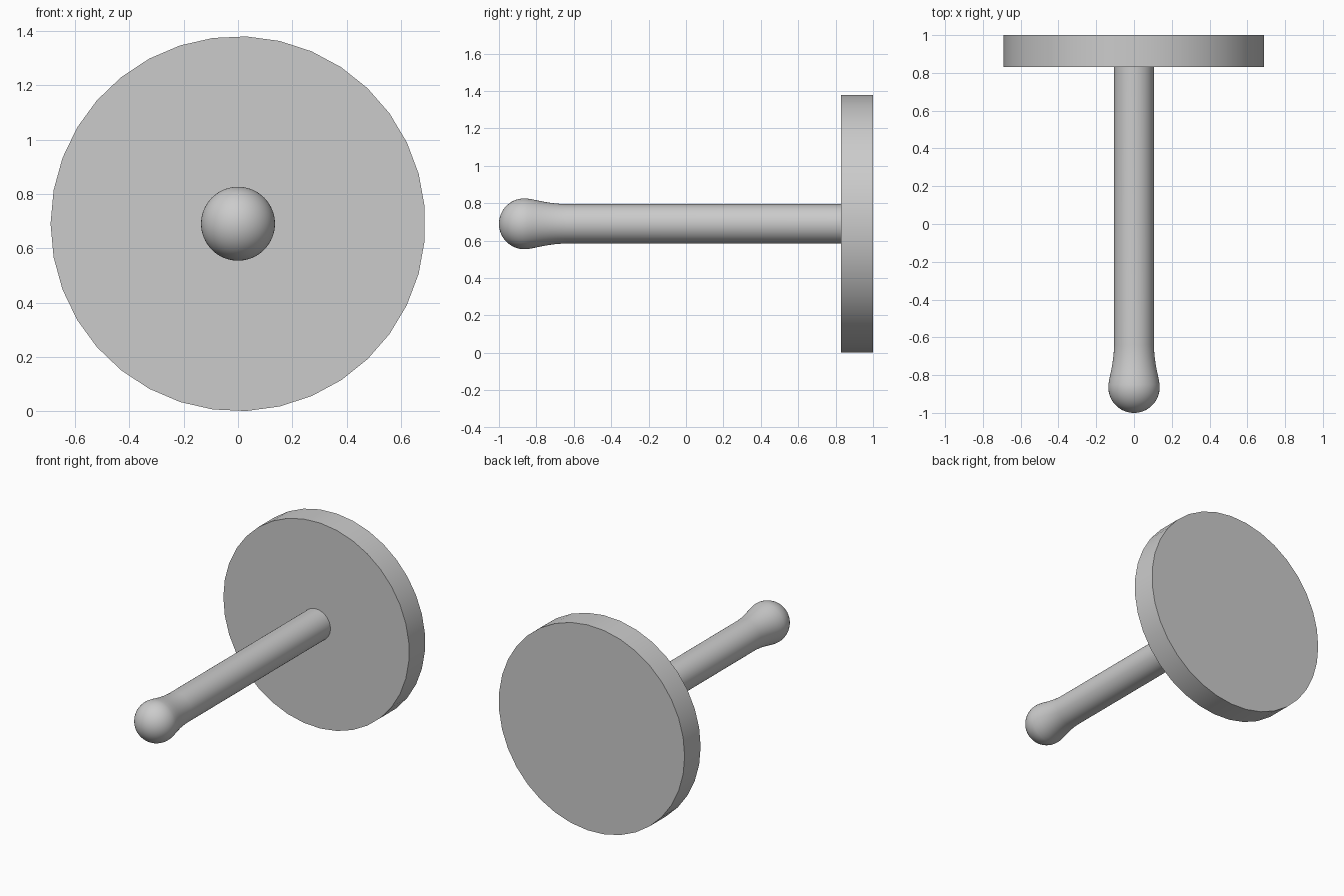
import bpy, bmesh, math
from mathutils import Vector, Matrix

if "Cube" in bpy.data.objects:
    bpy.data.objects.remove(bpy.data.objects["Cube"])

CENTRE_Z = 0.69

grey = bpy.data.materials.new("plain grey")
grey.diffuse_color = (0.6, 0.6, 0.6, 1)
grey.use_nodes = True
grey.node_tree.nodes["Principled BSDF"].inputs["Base Color"].default_value = grey.diffuse_color


def lathe(name, profile, sides):
    """Revolve (y, radius) points around the y axis, starting at -x."""
    bm = bmesh.new()
    verts = [bm.verts.new((-r, y, 0)) for y, r in profile]
    edges = [bm.edges.new(pair) for pair in zip(verts, verts[1:])]
    bmesh.ops.spin(bm, geom=verts + edges, cent=(0, 0, 0), axis=(0, 1, 0),
                   angle=math.tau, steps=sides)
    bmesh.ops.remove_doubles(bm, verts=bm.verts, dist=0.0005)
    bmesh.ops.recalc_face_normals(bm, faces=bm.faces)
    mesh = bpy.data.meshes.new(name)
    bm.to_mesh(mesh)
    bm.free()
    mesh.materials.append(grey)
    obj = bpy.data.objects.new(name, mesh)
    obj.location.z = CENTRE_Z
    bpy.context.collection.objects.link(obj)
    bpy.ops.object.select_all(action='DESELECT')
    obj.select_set(True)
    bpy.context.view_layer.objects.active = obj
    bpy.ops.object.shade_smooth_by_angle(angle=math.radians(30))
    return obj


# Round base plate: 35 sides
lathe("base_disc", [(0.83, 0), (0.83, 0.69), (1.0, 0.69), (1.0, 0)], 35)

# Rod with a ball tip that flows through a flared neck
R = 0.136
ball = [(-1 + R - R * math.cos(a), R * math.sin(a))
        for a in (math.radians(96) * i / 16 for i in range(17))]
neck = [(-0.82, 0.1305), (-0.79, 0.124), (-0.76, 0.118), (-0.73, 0.113),
        (-0.70, 0.109), (-0.67, 0.1065), (-0.64, 0.105)]
lathe("ball_tipped_rod", ball + neck + [(0.85, 0.105), (0.85, 0)], 64)
